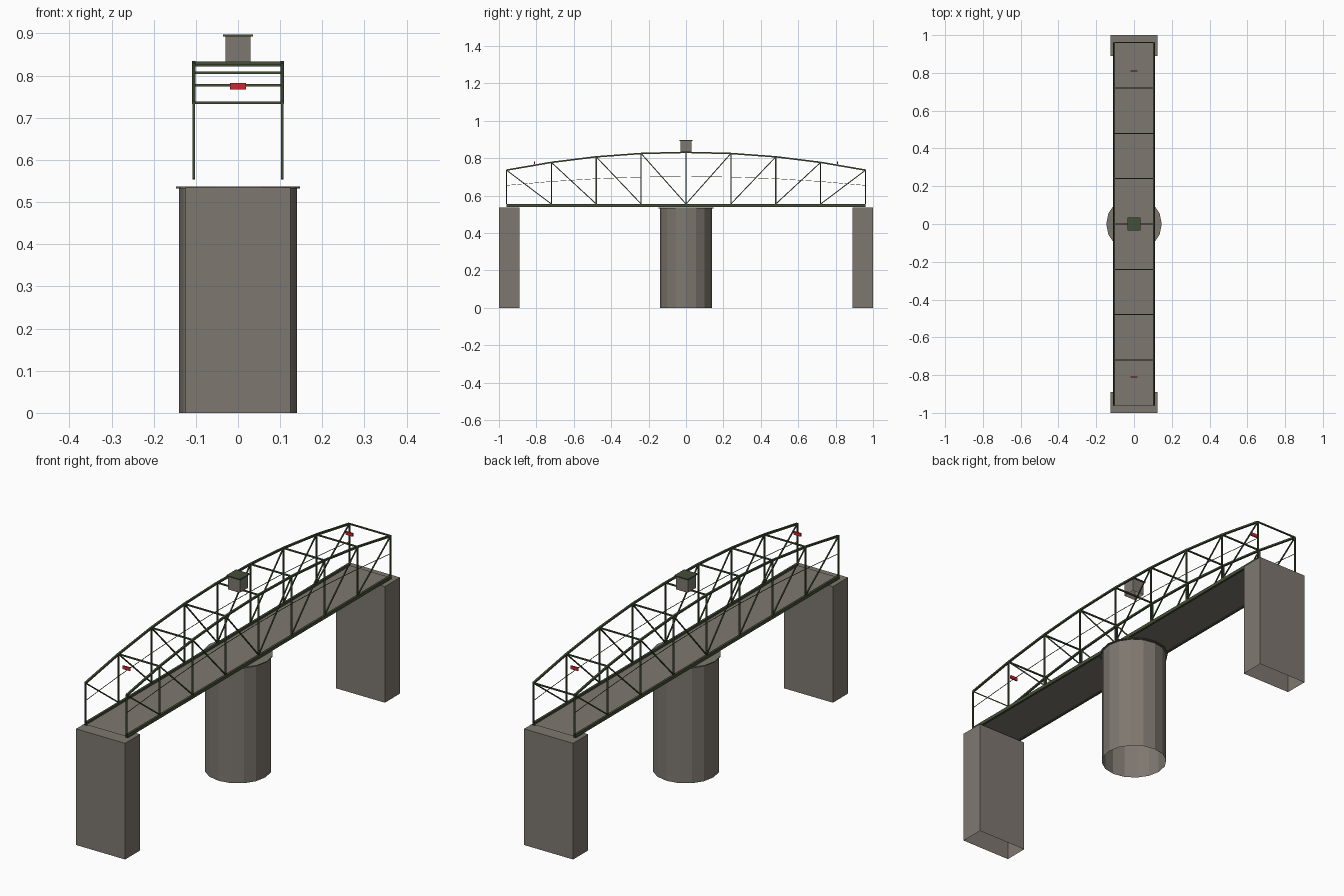
import bpy, bmesh
from mathutils import Vector, Matrix

cube = bpy.data.objects.get("Cube")
if cube:
    bpy.data.objects.remove(cube, do_unlink=True)


def make_material(name, rgb):
    mat = bpy.data.materials.new(name)
    mat.use_nodes = True
    mat.diffuse_color = (*rgb, 1)
    bsdf = next(n for n in mat.node_tree.nodes if n.type == 'BSDF_PRINCIPLED')
    bsdf.inputs["Base Color"].default_value = (*rgb, 1)
    return mat


STONE = make_material("warm grey stone", (0.21, 0.187, 0.16))
GREEN = make_material("dark green steel", (0.06, 0.08, 0.038))
RED = make_material("signal red", (0.6, 0.022, 0.028))


def finish(bm, name, mat):
    mesh = bpy.data.meshes.new(name)
    bm.to_mesh(mesh)
    bm.free()
    mesh.materials.append(mat)
    obj = bpy.data.objects.new(name, mesh)
    bpy.context.collection.objects.link(obj)
    return obj


def drop_faces(bm, test):
    bm.normal_update()
    bmesh.ops.delete(bm, geom=[f for f in bm.faces if test(f.normal)], context='FACES_ONLY')


def add_box(bm, center, size):
    m = Matrix.Translation(center) @ Matrix.Diagonal((*size, 1))
    bmesh.ops.create_cube(bm, size=1, matrix=m)


def box(name, mat, center, size, open_test=None):
    bm = bmesh.new()
    add_box(bm, center, size)
    if open_test:
        drop_faces(bm, open_test)
    return finish(bm, name, mat)


def add_bar(bm, a, b, width, depth):
    """Square bar from a to b; width runs across the bridge."""
    a, b = Vector(a), Vector(b)
    along = (b - a).normalized()
    side = Vector((1, 0, 0))
    up = along.cross(side)
    rot = Matrix((side, up, along)).transposed().to_4x4()
    m = Matrix.Translation((a + b) / 2) @ rot @ Matrix.Diagonal((width, depth, (b - a).length, 1))
    bmesh.ops.create_cube(bm, size=1, matrix=m)


def cylinder(name, mat, radius, z0, z1):
    bm = bmesh.new()
    bmesh.ops.create_cone(bm, cap_ends=True, segments=16, radius1=radius, radius2=radius,
                          depth=z1 - z0, matrix=Matrix.Translation((0, 0, (z0 + z1) / 2)))
    drop_faces(bm, lambda n: n.z < -0.9)
    return finish(bm, name, mat)


def facing_down(n):
    return n.z < -0.9


# Overall layout
HALF, BAY, SIDE = 0.96, 0.24, 0.105
BASE, DECK = 0.555, 0.545
nodes = [BAY * k for k in range(-4, 5)]


def top(y):
    return 0.831 - 0.095 * (y / HALF) ** 2


# Supports
for label, s in (("front", -1), ("back", 1)):
    box(label + "_abutment", STONE, (0, s * 0.945, 0.2675), (0.25, 0.11, 0.535), facing_down)
cylinder("central_pier", STONE, 0.14, 0, 0.532)
cylinder("pier_cap", STONE, 0.147, 0.532, 0.537)

# Thin roadway
bm = bmesh.new()
bmesh.ops.create_grid(bm, x_segments=1, y_segments=1, size=1,
                      matrix=Matrix.Translation((0, 0, DECK)) @ Matrix.Diagonal((SIDE, HALF, 1, 1)))
finish(bm, "deck", STONE)

# Side trusses
for label, s in (("right", -1), ("left", 1)):
    x = s * SIDE
    box(label + "_bottom_chord", GREEN, (x, 0, 0.5475), (0.01, 2 * HALF, 0.015),
        lambda n: abs(n.y) > 0.9)

    chord, posts, braces, wire = (bmesh.new() for _ in range(4))
    for y in nodes:
        add_bar(posts, (x, y, BASE), (x, y, top(y)), 0.006, 0.006)
    for y0, y1 in zip(nodes, nodes[1:]):
        add_bar(chord, (x, y0, top(y0)), (x, y1, top(y1)), 0.009, 0.008)
        mid = [(x, y, (BASE + top(y)) / 2 + 0.009) for y in (y0, y1)]
        add_bar(wire, *mid, 0.002, 0.002)
        outer, inner = sorted((y0, y1), key=abs, reverse=True)
        add_bar(braces, (x, outer, top(outer)), (x, inner, BASE), 0.005, 0.005)
    finish(chord, label + "_top_chord", GREEN)
    finish(posts, label + "_posts", GREEN)
    finish(braces, label + "_diagonal_braces", GREEN)
    finish(wire, label + "_hand_wire", GREEN)

# Overhead cross beams
bm = bmesh.new()
for y in nodes[1:]:
    add_box(bm, (0, y, top(y)), (2 * SIDE, 0.006, 0.006))
finish(bm, "cross_beams", GREEN)

# Control cabin on top
box("cabin", STONE, (0, 0, 0.8625), (0.06, 0.06, 0.061), facing_down)
box("cabin_roof", GREEN, (0, 0, 0.895), (0.07, 0.07, 0.005))

# Warning signs near both ends
for label, s in (("front", -1), ("back", 1)):
    box(label + "_warning_sign", RED, (0, s * 0.81, 0.775), (0.037, 0.006, 0.015))
